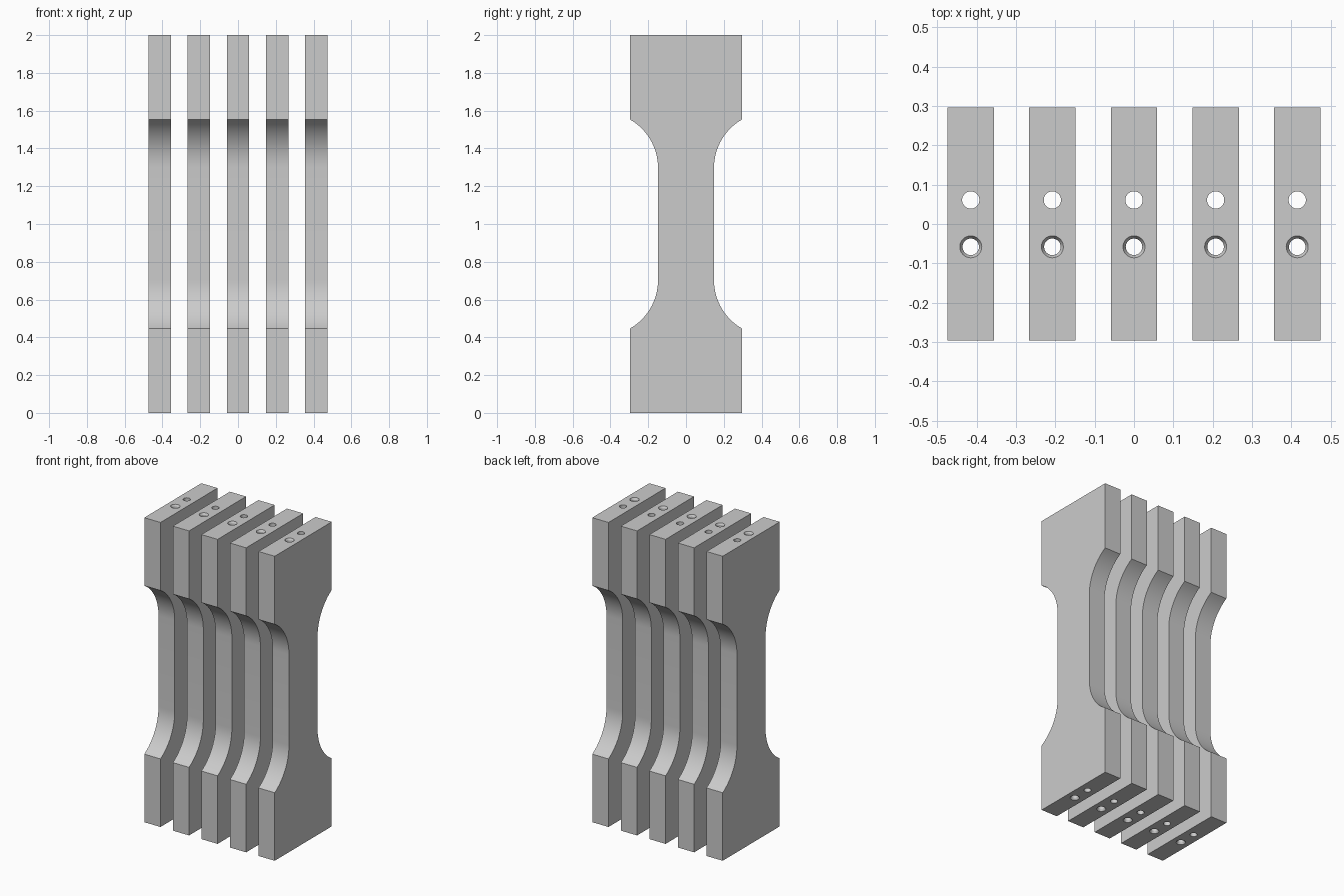
import bpy, bmesh, math

if "Cube" in bpy.data.objects:
    bpy.data.objects.remove(bpy.data.objects["Cube"])

HALF_W, NECK, THICK = 0.296, 0.148, 0.118      # grip half width, neck half width, bar thickness
SHOULDER, RADIUS = 0.447, 0.296                # top of the grip, fillet radius
SPACING, COUNT = 0.2075, 5

steel = bpy.data.materials.new("light grey")
steel.diffuse_color = (0.6, 0.6, 0.6, 1)
steel.use_nodes = True
steel.node_tree.nodes["Principled BSDF"].inputs["Base Color"].default_value = steel.diffuse_color


def make_object(name, bm):
    bmesh.ops.recalc_face_normals(bm, faces=bm.faces)
    mesh = bpy.data.meshes.new(name)
    bm.to_mesh(mesh)
    bm.free()
    mesh.materials.append(steel)
    ob = bpy.data.objects.new(name, mesh)
    bpy.context.collection.objects.link(ob)
    return ob


def lathe_cutter(name, y, profile, sides=32):
    """Vertical round cutter from (radius, z) pairs."""
    bm = bmesh.new()
    rings = []
    for r, z in profile:
        rings.append([bm.verts.new((r * math.cos(2 * math.pi * i / sides),
                                    y + r * math.sin(2 * math.pi * i / sides), z))
                      for i in range(sides)])
    for a, b in zip(rings, rings[1:]):
        for i in range(sides):
            j = (i + 1) % sides
            bm.faces.new((a[i], a[j], b[j], b[i]))
    bm.faces.new(rings[0])
    bm.faces.new(rings[-1])
    return make_object(name, bm)


# Dog-bone outline: one quarter, mirrored in z and then in y
quarter = [(HALF_W, 0.0)]
tangent_z = SHOULDER + RADIUS * math.sin(math.pi / 3)
for i in range(17):
    a = math.pi / 3 * (1 - i / 16)
    quarter.append((NECK + RADIUS * (1 - math.cos(a)), tangent_z - RADIUS * math.sin(a)))
side = quarter + [(y, 2 - z) for y, z in reversed(quarter)]
outline = side + [(-y, z) for y, z in reversed(side)]

# Extruded bar
bm = bmesh.new()
face = bm.faces.new([bm.verts.new((-THICK / 2, y, z)) for y, z in outline])
ext = bmesh.ops.extrude_face_region(bm, geom=[face])
bmesh.ops.translate(bm, vec=(THICK, 0, 0),
                    verts=[v for v in ext["geom"] if isinstance(v, bmesh.types.BMVert)])
bar = make_object("test_bar_1", bm)

# Lengthwise holes: one plain, one with chamfered mouths
cutters = [
    lathe_cutter("plain_hole_cutter", 0.061, [(0.022, -0.1), (0.022, 2.1)]),
    lathe_cutter("chamfered_hole_cutter", -0.058,
                 [(0.028, -0.1), (0.028, 0.0), (0.021, 0.012),
                  (0.021, 1.988), (0.028, 2.0), (0.028, 2.1)]),
]
for c in cutters:
    c.hide_render = True
    mod = bar.modifiers.new(c.name, 'BOOLEAN')
    mod.object, mod.operation, mod.solver = c, 'DIFFERENCE', 'EXACT'
bpy.context.view_layer.update()
drilled = bpy.data.meshes.new_from_object(
    bar.evaluated_get(bpy.context.evaluated_depsgraph_get()))
bar.modifiers.clear()
bar.data = drilled
for c in cutters:
    bpy.data.objects.remove(c)

bpy.context.view_layer.objects.active = bar
bar.select_set(True)
bpy.ops.object.shade_smooth_by_angle(angle=math.radians(25))

# Row of identical bars
bar.location.x = -SPACING * (COUNT - 1) / 2
for i in range(1, COUNT):
    copy = bar.copy()
    copy.name = f"test_bar_{i + 1}"
    copy.location.x = SPACING * (i - (COUNT - 1) / 2)
    bpy.context.collection.objects.link(copy)
